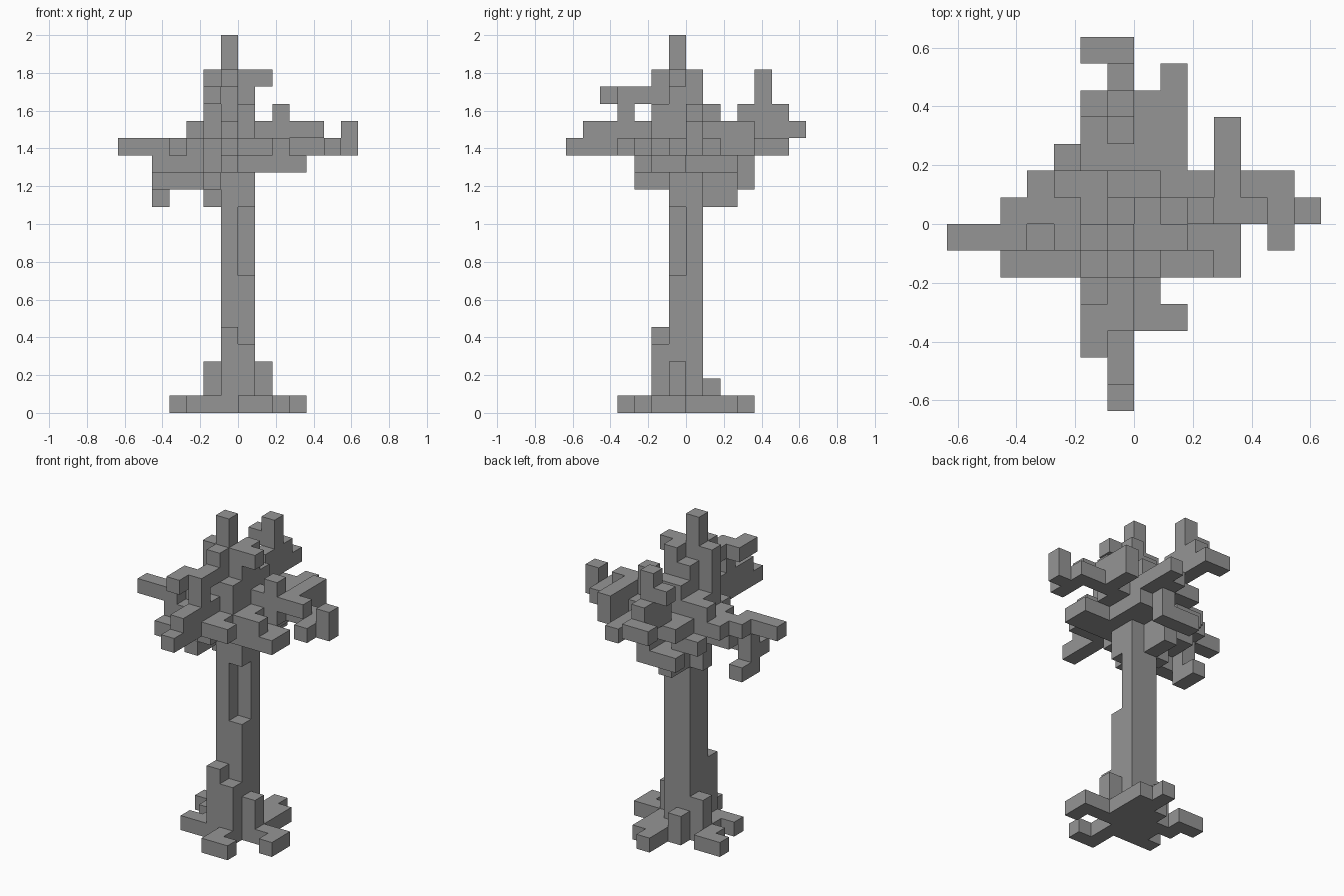
import bpy, bmesh
from mathutils import Vector

cube = bpy.data.objects.get("Cube")
if cube:
    bpy.data.objects.remove(cube, do_unlink=True)

UNIT = 2 / 22
STEP = {"X": (1, 0, 0), "x": (-1, 0, 0), "Y": (0, 1, 0),
        "y": (0, -1, 0), "Z": (0, 0, 1), "z": (0, 0, -1)}

grey = bpy.data.materials.new("plain_grey")
grey.use_nodes = True
colour = (0.3, 0.3, 0.3, 1)
grey.diffuse_color = colour
grey.node_tree.nodes["Principled BSDF"].inputs["Base Color"].default_value = colour

parts = {}
taken = set()


def add(name, cells):
    """Give unclaimed cells to a named part."""
    fresh = set(cells) - taken
    parts.setdefault(name, set()).update(fresh)
    taken.update(fresh)


def block(name, xs, ys, zs):
    """Solid block, with inclusive cell ranges."""
    span = [range(a, b + 1) for a, b in (xs, ys, zs)]
    add(name, [(x, y, z) for x in span[0] for y in span[1] for z in span[2]])


def walk(name, start, moves=""):
    """Limb that grows one cell per letter; capitals go the positive way."""
    cells = [start]
    for m in moves:
        cells.append(tuple(a + b for a, b in zip(cells[-1], STEP[m])))
    add(name, cells)


# Trunk, with a groove along its front left corner
block("trunk", (-1, 0), (-1, 0), (0, 18))
groove = {(0, -1, z) for z in range(8, 12)}
parts["trunk"] -= groove
taken -= groove
walk("trunk", (-1, -2, 0), "ZZZZ")
walk("trunk", (0, -2, 0), "ZZZ")

# Roots
block("roots", (-2, 1), (-1, 0), (0, 0))
block("roots", (-1, 1), (1, 1), (0, 0))
walk("roots", (1, -1, 1), "Z")
walk("roots", (-2, 0, 1), "Z")
walk("roots", (-1, 1, 1))
walk("roots", (0, -3, 0), "yX")
walk("roots", (2, -1, 0), "Xy")
walk("roots", (-2, -2, 0), "x")
walk("roots", (-3, 0, 0), "Yx")
walk("roots", (1, 2, 0), "xY")

# Crown core
block("crown", (-2, 1), (-2, 1), (14, 15))
block("crown", (-3, 1), (-1, 1), (15, 15))
block("crown", (-2, 1), (2, 3), (15, 15))
block("crown", (-2, 0), (-1, 1), (16, 16))
block("crown", (-1, 0), (0, 1), (17, 17))

# Top shoots
walk("top_shoot", (-1, -1, 19), "ZZ")
walk("top_shoot", (0, -1, 19), "X")
walk("top_shoot", (0, 0, 19))
walk("top_shoot", (-2, -1, 17), "ZZ")
walk("top_shoot", (-1, -2, 16), "ZZZ")
walk("top_shoot", (0, -2, 16), "Z")

# Right branches
walk("right_branch", (-3, 0, 15), "xxyxx")
walk("right_branch", (-5, -1, 14), "zzY")
walk("right_branch", (-5, -1, 13), "yXXX")
walk("right_branch", (-3, -1, 14), "xYX")
walk("right_branch", (-4, 1, 15), "XZ")
walk("right_branch", (-2, 2, 14), "x")
walk("right_branch", (-2, 0, 13), "z")

# Back branches
walk("back_branch", (-1, 3, 16), "ZYZZ")
walk("back_branch", (-1, 4, 18), "x")
walk("back_branch", (-1, 4, 17), "YzYx")
walk("back_branch", (-1, 4, 16))
walk("back_branch", (1, 4, 15), "Y")
walk("back_branch", (0, 4, 15))
walk("back_branch", (-1, 1, 12), "Y")
walk("back_branch", (-1, 1, 13), "YYxXX")
walk("back_branch", (1, 2, 14), "xY")

# Left branches
walk("left_branch", (2, 0, 15), "ZZ")
walk("left_branch", (1, 0, 16), "XXX")
walk("left_branch", (3, 1, 16), "YYz")
walk("left_branch", (2, 1, 15), "XY")
walk("left_branch", (3, 1, 15), "XXyXZ")
walk("left_branch", (5, -1, 15))
walk("left_branch", (2, -1, 14), "XyxZ")

# Front branches
walk("front_branch", (-1, -3, 15), "yyyy")
walk("front_branch", (-1, -3, 16), "yyy")
walk("front_branch", (0, -3, 15), "yX")
walk("front_branch", (-1, -3, 14))
walk("front_branch", (-2, -3, 13))
walk("front_branch", (-1, -3, 18), "yxy")
walk("front_branch", (-1, -4, 17))


def build(name, cells):
    """Mesh the exposed cell sides and merge the flat areas."""
    bm = bmesh.new()
    for cell in sorted(cells):
        centre = Vector(cell) + Vector((0.5, 0.5, 0.5))
        for step in STEP.values():
            if tuple(a + b for a, b in zip(cell, step)) in taken:
                continue
            n = Vector(step)
            u = Vector((n.y, n.z, n.x))
            v = n.cross(u)
            bm.faces.new([bm.verts.new((centre + (n + u * a + v * b) / 2) * UNIT)
                          for a, b in ((-1, -1), (1, -1), (1, 1), (-1, 1))])
    bmesh.ops.remove_doubles(bm, verts=bm.verts[:], dist=UNIT / 100)
    bmesh.ops.dissolve_limit(bm, angle_limit=0.01, verts=bm.verts[:], edges=bm.edges[:])
    mesh = bpy.data.meshes.new(name)
    bm.to_mesh(mesh)
    bm.free()
    mesh.materials.append(grey)
    bpy.context.collection.objects.link(bpy.data.objects.new(name, mesh))


for part, cells in parts.items():
    build(part, cells)
